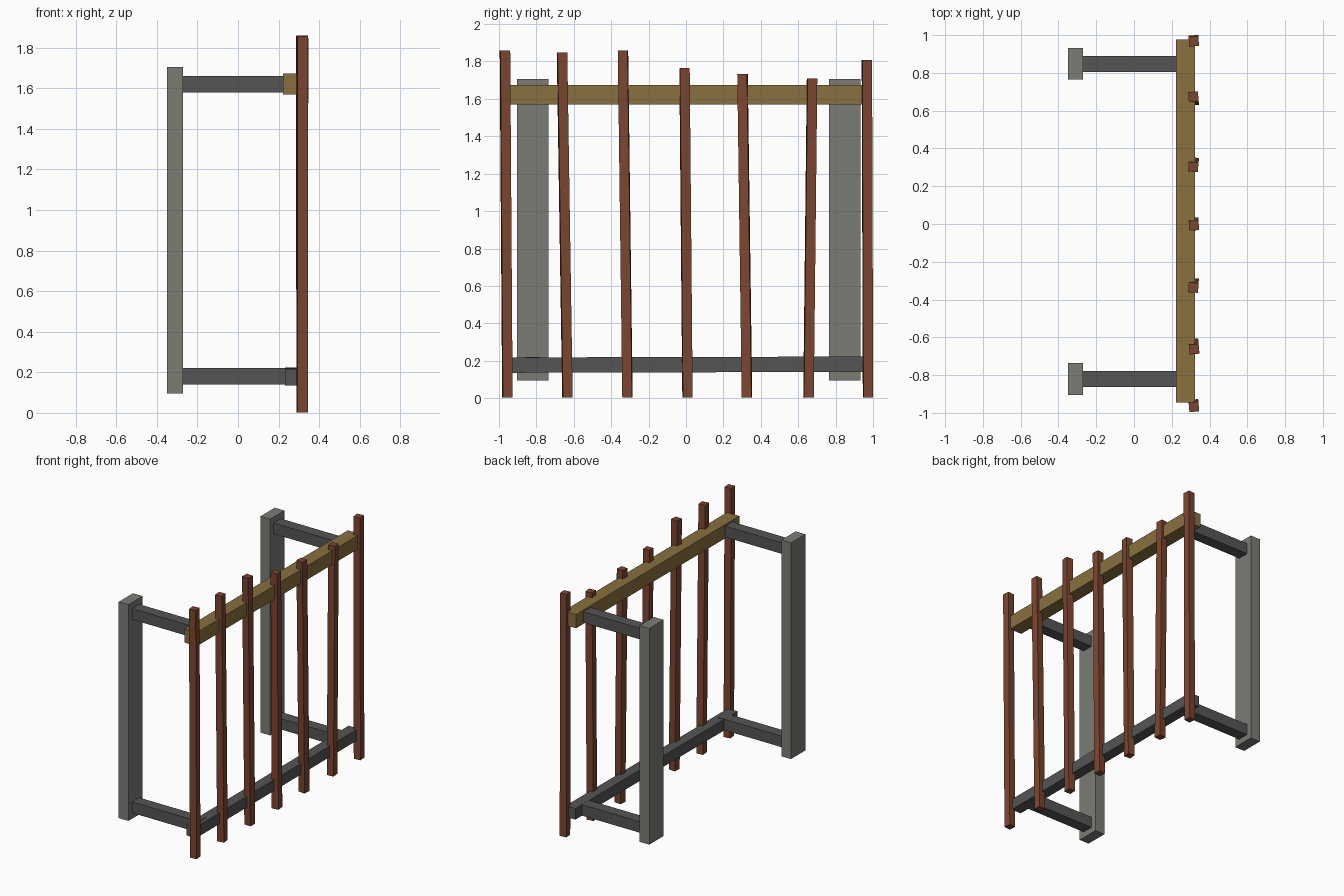
import bpy
from math import atan2, radians
from mathutils import Matrix, Vector

if "Cube" in bpy.data.objects:
    bpy.data.objects.remove(bpy.data.objects["Cube"])


def material(name, rgb):
    m = bpy.data.materials.new(name)
    m.diffuse_color = (*rgb, 1)
    m.use_nodes = True
    m.node_tree.nodes["Principled BSDF"].inputs["Base Color"].default_value = m.diffuse_color
    return m


POST = material("grey_metal", (0.20, 0.20, 0.18))
DARK = material("dark_metal", (0.09, 0.09, 0.09))
BEAM = material("light_wood", (0.25, 0.16, 0.05))
SLAT = material("brown_wood", (0.20, 0.06, 0.03))


def box(name, lo, hi, mat):
    lo, hi = Vector(lo), Vector(hi)
    bpy.ops.mesh.primitive_cube_add(size=1)
    ob = bpy.context.object
    ob.name = name
    ob.data.transform(Matrix.Translation((lo + hi) / 2) @ Matrix.Diagonal((*(hi - lo), 1)))
    ob.data.materials.append(mat)
    return ob


# Rear posts, each with an upper and a lower arm
for side, y in (("front", -0.82), ("back", 0.848)):
    box(f"{side}_post", (-0.35, y - 0.084, 0.095), (-0.27, y + 0.084, 1.705), POST)
    for level, z, x1 in (("lower", 0.18, 0.28), ("upper", 1.62, 0.24)):
        box(f"{side}_{level}_arm", (-0.28, y - 0.042, z - 0.041), (x1, y + 0.042, z + 0.041), DARK)

# Long rails
box("upper_rail", (0.222, -0.944, 1.57), (0.323, 0.976, 1.673), BEAM)
rail = box("lower_rail", (-0.04, -0.955, -0.041), (0.04, 0.955, 0.041), DARK)
rail.location = (0.272, 0.016, 0.179)
rail.rotation_euler = (radians(0.15), 0, 0)

# Uneven fence slats: bottom y, top y, top z, twist
slats = [
    (-0.955, -0.968, 1.86, 5), (-0.634, -0.663, 1.85, 5), (-0.313, -0.337, 1.86, -4),
    (0.008, -0.008, 1.765, 4), (0.326, 0.302, 1.735, -5), (0.655, 0.674, 1.71, 5),
    (0.973, 0.967, 1.81, 4),
]
for i, (y0, y1, top, twist) in enumerate(slats):
    ob = box(f"slat_{i + 1}", (-0.026, -0.026, 0), (0.026, 0.026, top - 0.004), SLAT)
    ob.location = (0.316, y0, 0.003)
    ob.rotation_euler = (atan2(y0 - y1, top), 0, radians(twist))
